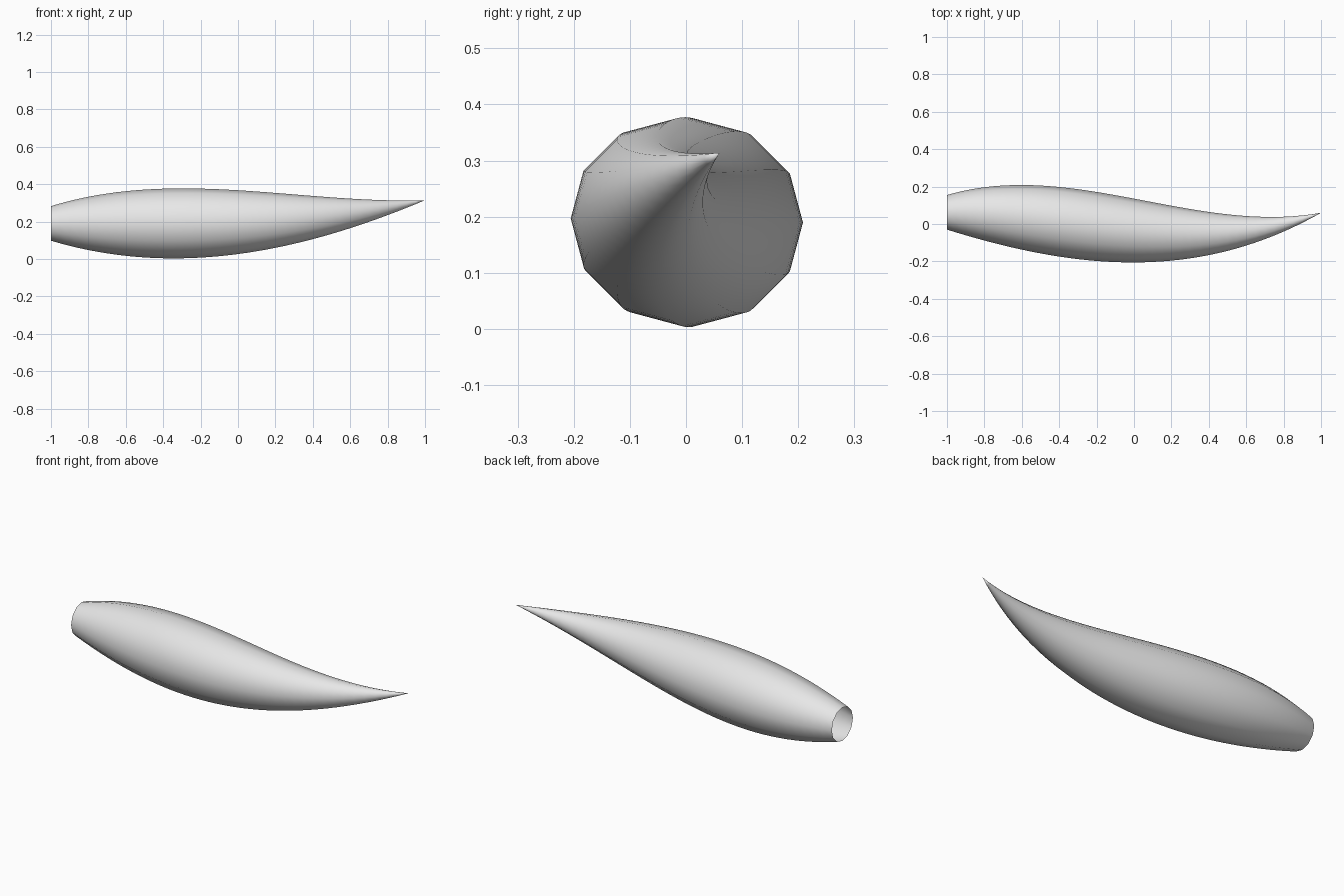
import bpy
import bmesh
from math import cos, sin, pi

SIDES = 12
RINGS = 40

cube = bpy.data.objects.get("Cube")
if cube:
    bpy.data.objects.remove(cube, do_unlink=True)


def bezier(a, b, c, d, t):
    s = 1 - t
    return a * s**3 + 3 * b * s * s * t + 3 * c * s * t * t + d * t**3


# Plain light grey surface
grey = bpy.data.materials.new("light grey")
colour = (0.8, 0.8, 0.8, 1)
grey.diffuse_color = colour
grey.use_nodes = True
grey.node_tree.nodes["Principled BSDF"].inputs["Base Color"].default_value = colour

# Hollow horn: rings swept along a curved spine, open at the base
bm = bmesh.new()
rings = []
for i in range(RINGS):
    t = i / RINGS
    x = 2 * t - 1
    y = bezier(0.0625, 0.056, -0.19, 0.06, t)
    z = bezier(0.19, 0.193, 0.164, 0.314, t)
    r = bezier(0.0925, 0.294, 0.13, 0, t)
    angles = [2 * pi * k / SIDES for k in range(SIDES)]
    rings.append([bm.verts.new((x, y + r * cos(a), z + r * sin(a))) for a in angles])

for low, high in zip(rings, rings[1:]):
    for k in range(SIDES):
        n = (k + 1) % SIDES
        bm.faces.new((low[k], low[n], high[n], high[k]))

# Pointed tip
tip = bm.verts.new((1, 0.06, 0.314))
for k in range(SIDES):
    bm.faces.new((rings[-1][k], rings[-1][(k + 1) % SIDES], tip))

for face in bm.faces:
    face.smooth = True

mesh = bpy.data.meshes.new("horn")
bm.to_mesh(mesh)
bm.free()
mesh.materials.append(grey)
horn = bpy.data.objects.new("horn", mesh)
bpy.context.collection.objects.link(horn)
